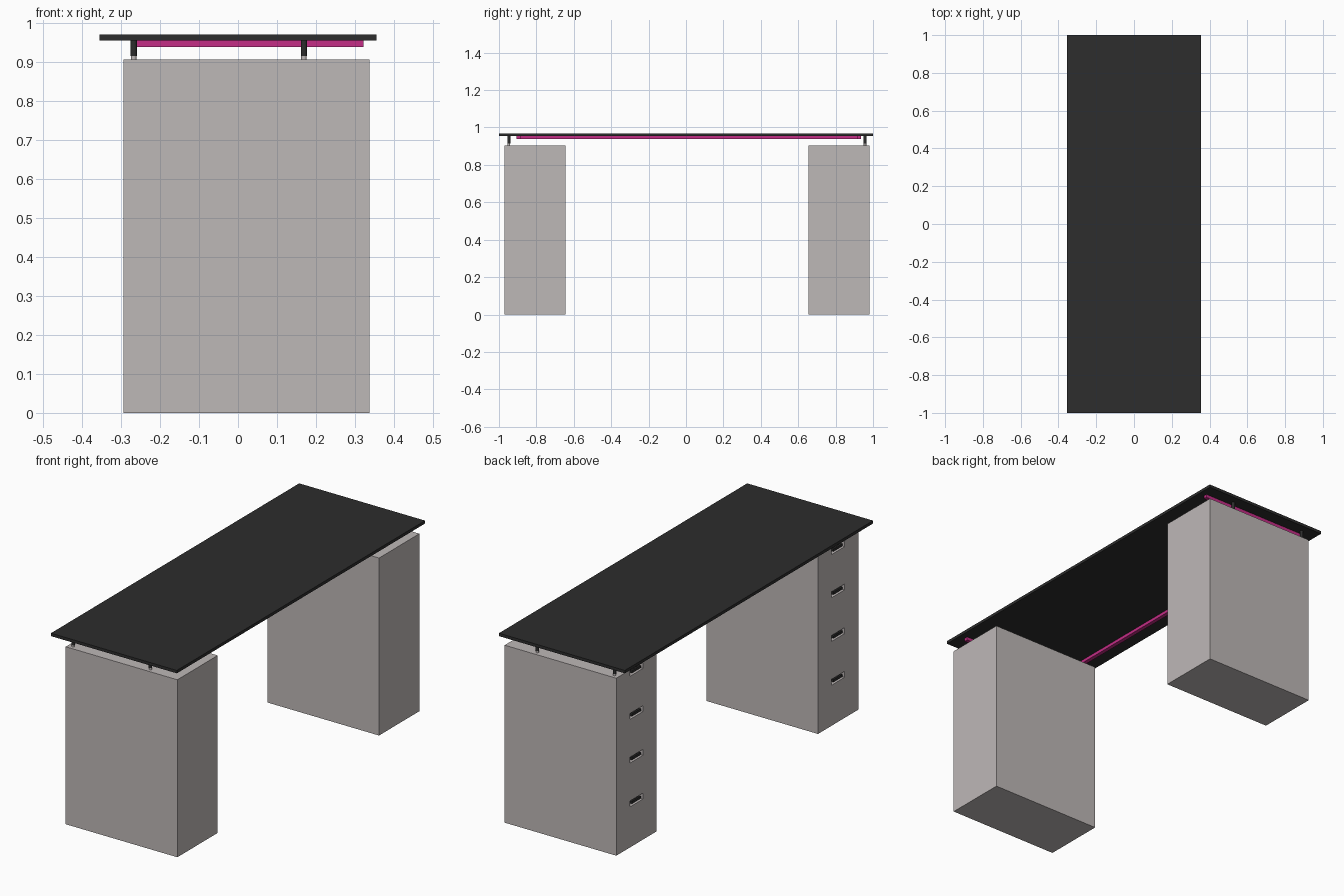
import bpy, bmesh
from mathutils import Matrix, Vector

cube = bpy.data.objects.get("Cube")
if cube:
    bpy.data.objects.remove(cube, do_unlink=True)


def material(name, rgb, rough=0.6):
    m = bpy.data.materials.new(name)
    m.use_nodes = True
    m.diffuse_color = (*rgb, 1)
    bsdf = m.node_tree.nodes["Principled BSDF"]
    bsdf.inputs["Base Color"].default_value = (*rgb, 1)
    bsdf.inputs["Roughness"].default_value = rough
    return m


GREY = material("warm_grey", (0.515, 0.479, 0.474))
BLACK = material("charcoal", (0.026, 0.026, 0.026))
PINK = material("magenta", (0.55, 0.026, 0.24))


def new_object(name, bm, mat):
    mesh = bpy.data.meshes.new(name)
    bm.to_mesh(mesh)
    bm.free()
    mesh.materials.append(mat)
    ob = bpy.data.objects.new(name, mesh)
    bpy.context.scene.collection.objects.link(ob)
    return ob


def add_box(bm, lo, hi):
    lo, hi = Vector(lo), Vector(hi)
    size = hi - lo
    bmesh.ops.create_cube(bm, size=1, matrix=Matrix.Translation((lo + hi) / 2)
                          @ Matrix.Diagonal((*size, 1)))


def boxes(name, mat, *spans):
    bm = bmesh.new()
    for lo, hi in spans:
        add_box(bm, lo, hi)
    return new_object(name, bm, mat)


def cylinder(name, mat, x, y, z0, z1, r):
    bm = bmesh.new()
    bmesh.ops.create_cone(bm, cap_ends=True, segments=16, radius1=r, radius2=r,
                          depth=z1 - z0,
                          matrix=Matrix.Translation((x, y, (z0 + z1) / 2)))
    ob = new_object(name, bm, mat)
    for p in ob.data.polygons:
        p.use_smooth = abs(p.normal.z) < 0.5
    return ob


X0, X1, TOP = -0.293, 0.337, 0.905      # cabinet depth and height
HANDLE_Z = (0.222, 0.445, 0.668, 0.888)

# Table top
boxes("table_top", BLACK, ((-0.355, -1, 0.954), (0.355, 1, 0.969)))

# Under-top frame: one long rail and a short rail at each end
boxes("long_rail", PINK, ((-0.275, -0.885, 0.938), (-0.255, 0.915, 0.954)))
boxes("front_rail", PINK, ((-0.275, -0.905, 0.938), (0.322, -0.885, 0.954)))
boxes("back_rail", PINK, ((-0.275, 0.915, 0.938), (0.322, 0.935, 0.954)))

for side, y0, y1, leg_y in (("front", -0.97, -0.645, -0.947),
                            ("back", 0.655, 0.98, 0.957)):
    yc = (y0 + y1) / 2

    # Cabinet with recessed drawer grips cut into its drawer face
    cabinet = boxes(side + "_cabinet", GREY, ((X0, y0, 0), (X1, y1, TOP)))
    cutter = boxes("grip_cutter", GREY,
                   *[((X0 - 0.02, yc - 0.052, z - 0.015),
                      (X0 + 0.018, yc + 0.052, z + 0.015)) for z in HANDLE_Z])
    cutter.hide_render = True
    mod = cabinet.modifiers.new("grip_recesses", "BOOLEAN")
    mod.operation = "DIFFERENCE"
    mod.solver = "EXACT"
    mod.object = cutter
    bpy.context.view_layer.objects.active = cabinet
    bpy.ops.object.modifier_apply(modifier=mod.name)
    bpy.data.objects.remove(cutter, do_unlink=True)

    # Dark grip bar on two posts inside each recess
    for i, z in enumerate(HANDLE_Z):
        spans = [((X0 + 0.001, yc - 0.036, z - 0.006),
                  (X0 + 0.009, yc + 0.036, z + 0.006))]
        for s in (-1, 1):
            spans.append(((X0 + 0.009, yc + s * 0.028 - 0.005, z - 0.005),
                          (X0 + 0.018, yc + s * 0.028 + 0.005, z + 0.005)))
        boxes(f"{side}_drawer_grip_{i + 1}", BLACK, *spans)

    # Slim spacers holding the top above the cabinet
    for label, x in (("right", -0.267), ("left", 0.169)):
        cylinder(f"{side}_{label}_spacer", BLACK, x, leg_y, 0.914, 0.954, 0.008)
        cylinder(f"{side}_{label}_spacer_foot", GREY, x, leg_y, TOP, 0.914, 0.007)
